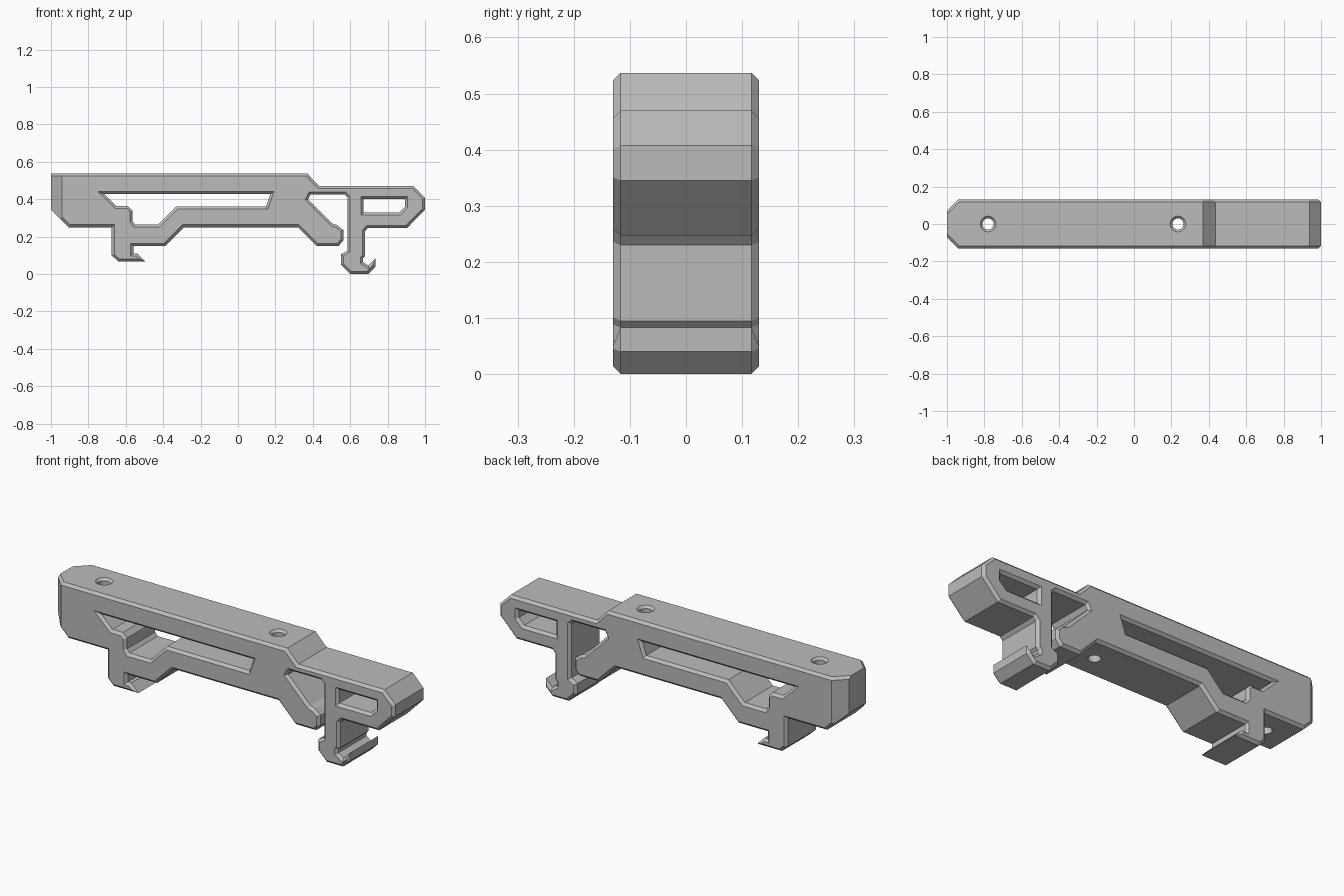
import bpy, bmesh
from mathutils import Vector

if "Cube" in bpy.data.objects:
    bpy.data.objects.remove(bpy.data.objects["Cube"], do_unlink=True)

HALF, CHAMFER = 0.13, 0.0135
TOP = 0.537

# Side profile of the mount, as (x, z)
outline = [
    (-1, TOP), (-1, .345), (-.905, .25), (-.675, .25), (-.675, .1), (-.642, .068),
    # left hook
    (-.498, .068), (-.54, .11), (-.56, .11), (-.56, .15),
    # underside and latch arm
    (-.39, .15), (-.29, .25), (.32, .25), (.42, .15), (.538, .15), (.563, .18),
    (.563, .235), (.53, .262), (.505, .27), (.375, .4), (.388, .425),
    # hanging post with its hook
    (.57, .425), (.585, .41), (.585, .125), (.55, .105), (.55, .05), (.6, 0),
    (.695, 0), (.735, .04), (.735, .083), (.697, .045), (.668, .065), (.668, .083),
    (.68, .095), (.68, .23), (.695, .247), (.905, .247),
    # right nose and top step
    (1, .345), (1, .407), (.937, .47), (.435, .47), (.37, TOP)]
long_window = [
    (-.715, .427), (.173, .427), (.15, .36), (-.33, .36), (-.425, .265),
    (-.55, .265), (-.565, .283), (-.565, .34), (-.588, .363), (-.65, .363)]
nose_window = [(.672, .4), (.892, .4), (.892, .36), (.86, .328), (.672, .328)]


def oriented(points, ccw):
    pts = [Vector(p) for p in points]
    area = sum(a.x * b.y - b.x * a.y for a, b in zip(pts, pts[1:] + pts[:1]))
    return pts if (area > 0) == ccw else pts[::-1]


def inset(pts, d):
    """Move every side towards the material, which lies on its left."""
    result = []
    for i, p in enumerate(pts):
        a = (p - pts[i - 1]).normalized()
        b = (pts[(i + 1) % len(pts)] - p).normalized()
        na, nb = Vector((-a.y, a.x)), Vector((-b.y, b.x))
        result.append(p + (na + nb) * d / (1 + na.dot(nb)))
    return result


# Chamfered extrusion of the profile with its windows
bm = bmesh.new()
cap_edges = {-HALF: [], HALF: []}
for loop, ccw in ((outline, True), (long_window, False), (nose_window, False)):
    full = oriented(loop, ccw)
    small = inset(full, CHAMFER)
    rings = []
    for y, pts in ((-HALF, small), (CHAMFER - HALF, full),
                   (HALF - CHAMFER, full), (HALF, small)):
        rings.append([bm.verts.new((p.x, y, p.y)) for p in pts])
    n = len(full)
    for r, s in zip(rings, rings[1:]):
        for i in range(n):
            j = (i + 1) % n
            bm.faces.new((r[i], r[j], s[j], s[i]))
    for y, r in ((-HALF, rings[0]), (HALF, rings[-1])):
        cap_edges[y] += [bm.edges.get((r[i], r[(i + 1) % n])) for i in range(n)]
for y, edges in cap_edges.items():
    bmesh.ops.triangle_fill(bm, use_beauty=True, edges=edges, normal=(0, y, 0))


# Left end: slanted corners with a small chamfer along the top
def slice_off(point, normal):
    geom = bm.verts[:] + bm.edges[:] + bm.faces[:]
    cut = bmesh.ops.bisect_plane(bm, geom=geom, plane_co=point,
                                 plane_no=Vector(normal).normalized(), clear_outer=True)
    rim = [e for e in cut["geom_cut"] if isinstance(e, bmesh.types.BMEdge)]
    bmesh.ops.holes_fill(bm, edges=rim, sides=0)


for side in (-1, 1):
    slice_off((-.94, side * HALF, 0), (-1, side, 0))
    slice_off((-.94, side * HALF, TOP - CHAMFER), (-1, side, 2 ** .5))
bmesh.ops.recalc_face_normals(bm, faces=bm.faces[:])

mesh = bpy.data.meshes.new("mount_body")
bm.to_mesh(mesh)
bm.free()
body = bpy.data.objects.new("mount_body", mesh)
bpy.context.collection.objects.link(body)

grey = bpy.data.materials.new("plain_grey")
grey.use_nodes = True
colour = (.5, .5, .5, 1)
grey.diffuse_color = colour
grey.node_tree.nodes["Principled BSDF"].inputs["Base Color"].default_value = colour
mesh.materials.append(grey)

# Countersunk screw holes through the top
bpy.context.view_layer.objects.active = body


def cut_hole(x, bottom_radius, top_radius, bottom, top):
    bpy.ops.mesh.primitive_cone_add(vertices=32, radius1=bottom_radius, radius2=top_radius,
                                    depth=top - bottom, location=(x, 0, (top + bottom) / 2))
    cutter = bpy.context.object
    cutter.name = "hole_cutter"
    cutter.hide_render = True
    cutter.data.materials.append(grey)
    mod = body.modifiers.new("screw_hole", "BOOLEAN")
    mod.operation, mod.solver, mod.object = "DIFFERENCE", "EXACT", cutter
    bpy.context.view_layer.objects.active = body
    bpy.ops.object.modifier_apply(modifier=mod.name)
    bpy.data.objects.remove(cutter, do_unlink=True)


for x in (-.78, .235):
    cut_hole(x, .03, .03, .1, .7)
    cut_hole(x, .028, .044, TOP - .014, TOP + .002)
